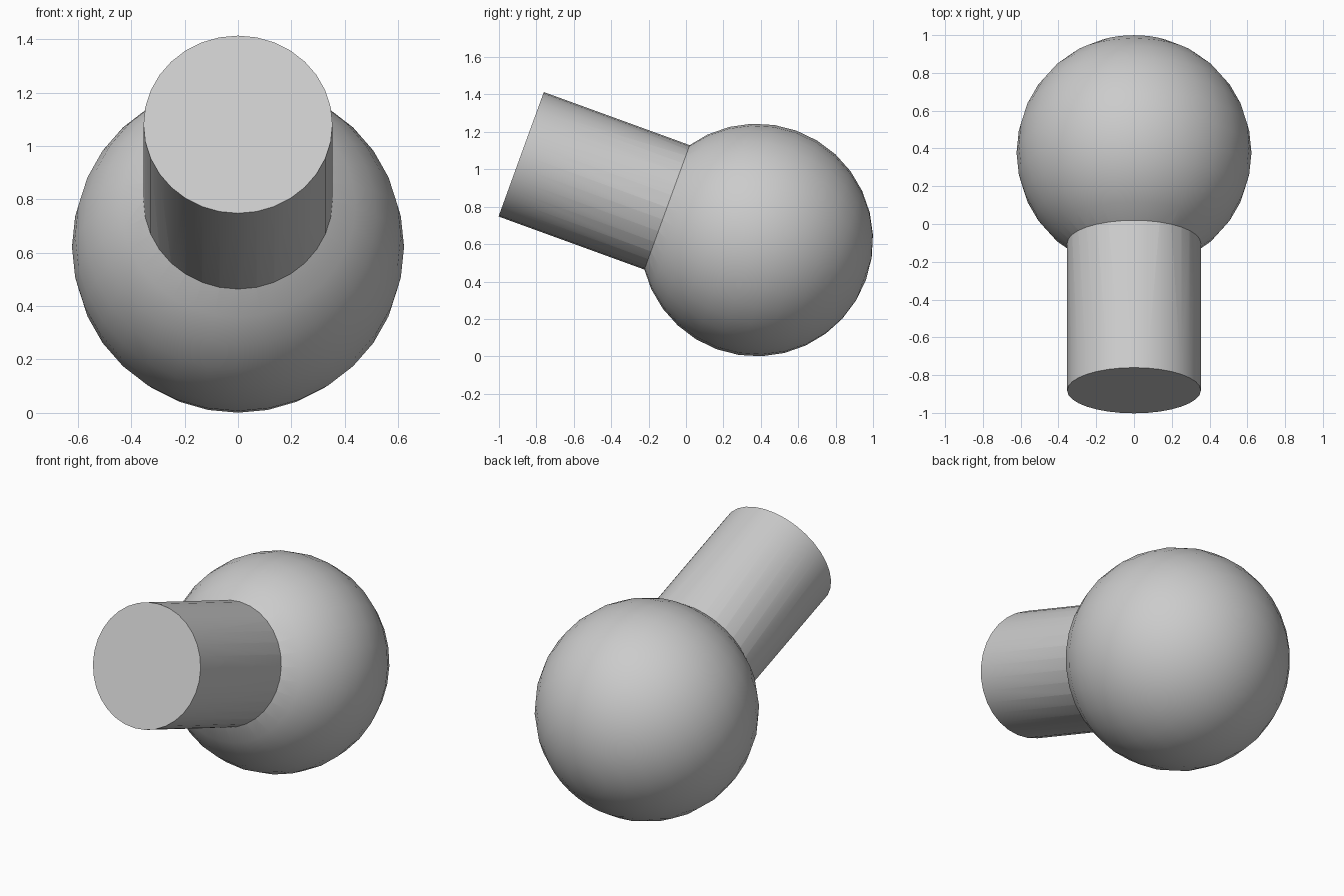
import bpy, math
from mathutils import Vector

if "Cube" in bpy.data.objects:
    bpy.data.objects.remove(bpy.data.objects["Cube"])

CENTRE = Vector((0, 0.378, 0.622))
TILT = math.radians(20)
AXIS = Vector((0, -math.cos(TILT), math.sin(TILT)))
ROT = (math.radians(90) - TILT, 0, 0)   # local +z points along AXIS
LENGTH = 1.34

# Ball
bpy.ops.mesh.primitive_uv_sphere_add(segments=32, ring_count=16, radius=0.622,
                                     location=CENTRE, rotation=ROT)
ball = bpy.context.object
ball.name = "ball_with_neck"

# Neck: flat-ended cylinder aimed at the ball centre
bpy.ops.mesh.primitive_cylinder_add(vertices=32, radius=0.354, depth=LENGTH,
                                    location=CENTRE + AXIS * LENGTH / 2, rotation=ROT)
neck = bpy.context.object
neck.name = "neck"

# Fuse both parts into one skin
union = ball.modifiers.new("union", 'BOOLEAN')
union.operation = 'UNION'
union.solver = 'EXACT'
union.object = neck
bpy.ops.object.select_all(action='DESELECT')
ball.select_set(True)
bpy.context.view_layer.objects.active = ball
bpy.ops.object.modifier_apply(modifier="union")
bpy.data.objects.remove(neck)

bpy.ops.object.shade_smooth_by_angle(angle=math.radians(35))
